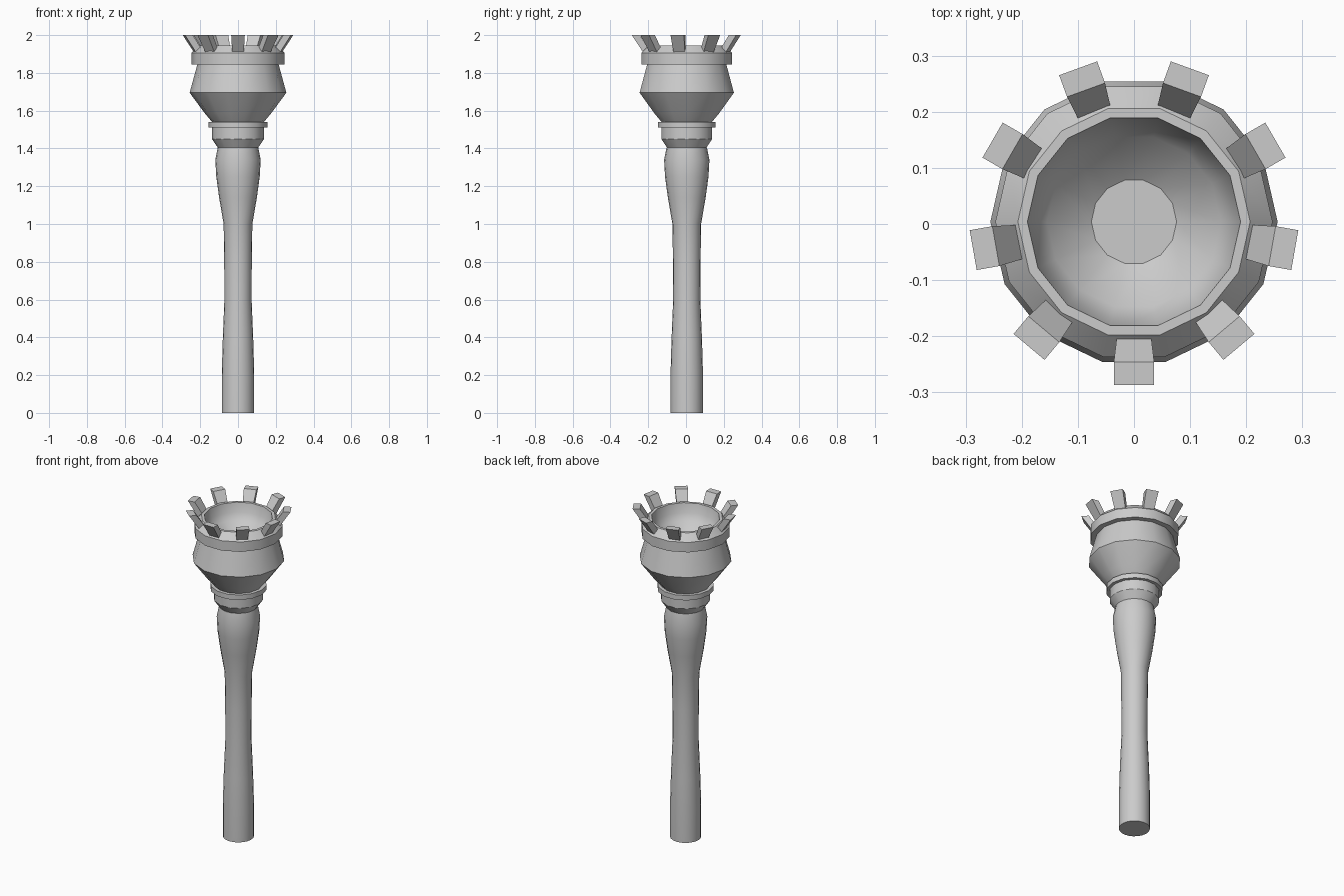
import bpy, bmesh, math
from mathutils import Matrix, Vector

cube = bpy.data.objects.get("Cube")
if cube:
    bpy.data.objects.remove(cube)

SIDES = 14
CENTRE = Vector((0, 0.004, 0))

grey = bpy.data.materials.new("plain grey")
grey.use_nodes = True
colour = (0.6, 0.6, 0.6, 1)
grey.diffuse_color = colour
grey.node_tree.nodes["Principled BSDF"].inputs["Base Color"].default_value = colour


def finish(name, bm, smooth):
    bmesh.ops.recalc_face_normals(bm, faces=bm.faces)
    mesh = bpy.data.meshes.new(name)
    bm.to_mesh(mesh)
    bm.free()
    mesh.materials.append(grey)
    ob = bpy.data.objects.new(name, mesh)
    ob.location = CENTRE
    bpy.context.collection.objects.link(ob)
    if smooth:
        bpy.ops.object.select_all(action="DESELECT")
        ob.select_set(True)
        bpy.context.view_layer.objects.active = ob
        bpy.ops.object.shade_smooth_by_angle(angle=math.radians(30))
    return ob


def lathe(name, profile, sides=SIDES):
    """Turn a (radius, height) profile about z and cap both ends."""
    bm = bmesh.new()
    rings = []
    for r, z in profile:
        rings.append([bm.verts.new((r * math.cos(a), r * math.sin(a), z))
                      for a in (math.tau * i / sides for i in range(sides))])
    for low, high in zip(rings, rings[1:]):
        for i in range(sides):
            j = (i + 1) % sides
            bm.faces.new((low[i], low[j], high[j], high[i]))
    bm.faces.new(rings[0])
    bm.faces.new(rings[-1])
    return finish(name, bm, True)


# Turned handle
lathe("handle", [(0.086, 0), (0.086, 0.2), (0.081, 0.38), (0.072, 0.6),
                 (0.073, 0.8), (0.076, 1.0), (0.1, 1.14), (0.115, 1.25),
                 (0.12, 1.34), (0.107, 1.405)], 20)

# Collar below the head
lathe("collar", [(0.107, 1.405), (0.138, 1.45), (0.138, 1.51), (0.157, 1.51),
                 (0.157, 1.54), (0.137, 1.54)])

# Flared head with rim band and hollow bowl
lathe("head", [(0.137, 1.54), (0.175, 1.585), (0.256, 1.695), (0.215, 1.845),
               (0.247, 1.845), (0.247, 1.905), (0.207, 1.945), (0.19, 1.945),
               (0.178, 1.89), (0.155, 1.85), (0.076, 1.79)])

# Crown of nine outward-leaning prongs
bm = bmesh.new()
for k in range(9):
    turn = Matrix.Rotation(math.tau * k / 9, 3, "Z")
    section = [(0.222, 1.895, 0.03), (0.291, 2.0, 0.036),
               (0.25, 2.0, 0.036), (0.2, 1.925, 0.03)]
    ends = [[bm.verts.new(turn @ Vector((side * w, -r, z))) for r, z, w in section]
            for side in (-1, 1)]
    for end in ends:
        bm.faces.new(end)
    for i in range(4):
        j = (i + 1) % 4
        bm.faces.new((ends[0][i], ends[0][j], ends[1][j], ends[1][i]))
finish("crown_prongs", bm, False)
